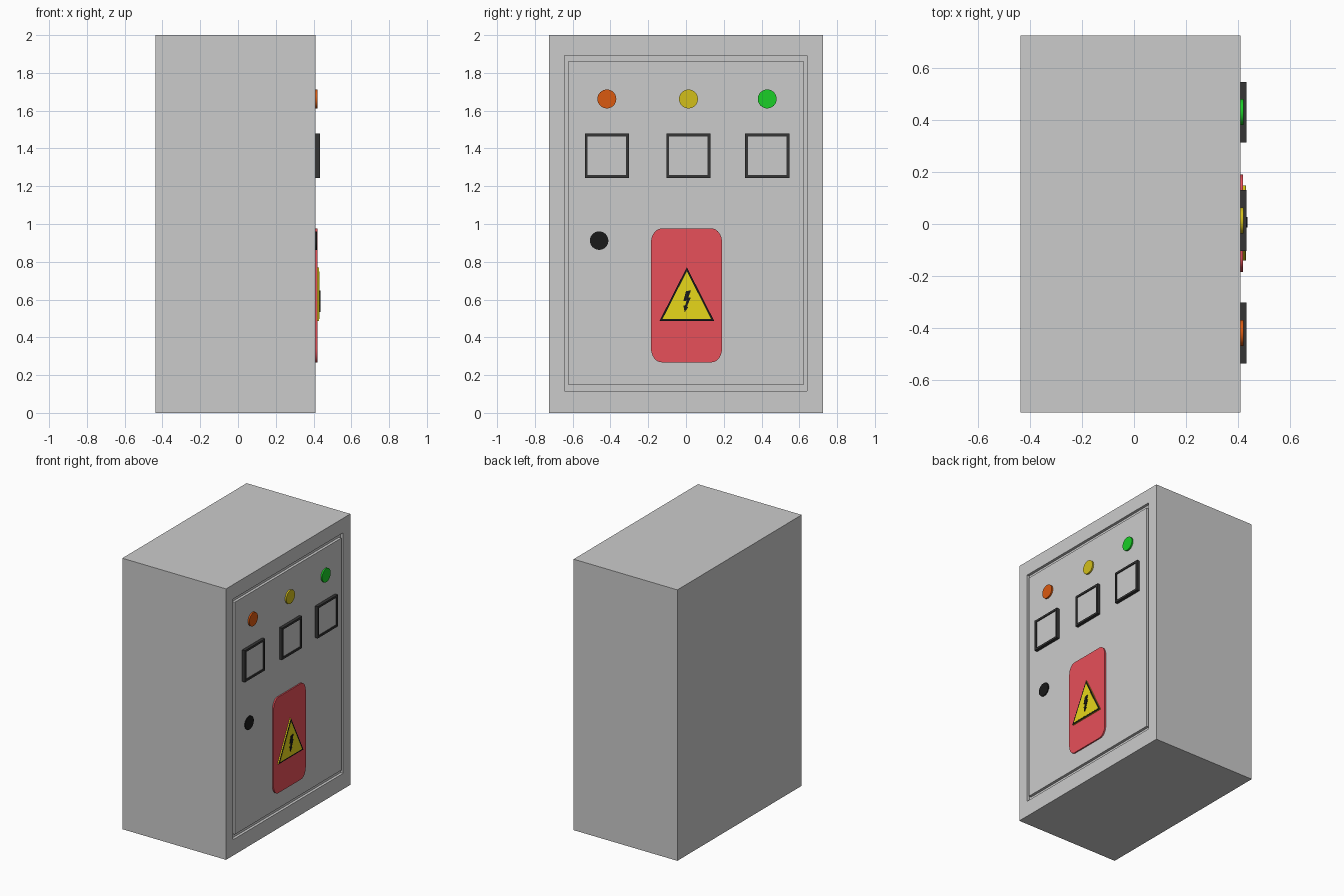
import bpy, bmesh
from math import sin, cos, pi

if "Cube" in bpy.data.objects:
    bpy.data.objects.remove(bpy.data.objects["Cube"])

BLACK, DARK = (0.01, 0.01, 0.01), (0.035, 0.035, 0.035)
RED, YELLOW = (0.8, 0.08, 0.1), (0.8, 0.68, 0.01)
ORANGE, GREEN = (0.7, 0.1, 0.005), (0.01, 0.62, 0.02)
AMBER, GLASS = (0.65, 0.52, 0.01), (0.9, 0.9, 0.9)
FACE = 0.41      # x of the panel face
ROOT = 0.40      # fittings start just inside the panel


def loft(name, rings, color=None, smooth=False):
    """Skin a stack of (x, [(y, z), ...]) rings and cap both ends."""
    bm = bmesh.new()
    loops = [[bm.verts.new((x, y, z)) for y, z in pts] for x, pts in rings]
    for a, b in zip(loops, loops[1:]):
        for i in range(len(a)):
            j = (i + 1) % len(a)
            bm.faces.new((a[i], a[j], b[j], b[i]))
    bm.faces.new(loops[0][::-1])
    bm.faces.new(loops[-1])
    bmesh.ops.recalc_face_normals(bm, faces=bm.faces[:])
    mesh = bpy.data.meshes.new(name)
    bm.to_mesh(mesh)
    bm.free()
    ob = bpy.data.objects.new(name, mesh)
    bpy.context.collection.objects.link(ob)
    if color:
        mat = bpy.data.materials.new(name + "_colour")
        mat.diffuse_color = (*color, 1)
        mat.use_nodes = True
        mat.node_tree.nodes["Principled BSDF"].inputs["Base Color"].default_value = mat.diffuse_color
        mesh.materials.append(mat)
    if smooth:
        bpy.ops.object.select_all(action='DESELECT')
        ob.select_set(True)
        bpy.context.view_layer.objects.active = ob
        bpy.ops.object.shade_smooth_by_angle()
    return ob


def rect(y0, y1, z0, z1):
    return [(y0, z0), (y1, z0), (y1, z1), (y0, z1)]


def square(y, z, half):
    return rect(y - half, y + half, z - half, z + half)


def circle(y, z, r, n=32):
    return [(y + r * cos(2 * pi * i / n), z + r * sin(2 * pi * i / n)) for i in range(n)]


def rounded(y, z, hy, hz, ry, rz, n=8):
    pts = []
    for q, (sy, sz) in enumerate(((1, 1), (-1, 1), (-1, -1), (1, -1))):
        for i in range(n + 1):
            a = (q + i / n) * pi / 2
            pts.append((y + sy * (hy - ry) + ry * cos(a), z + sz * (hz - rz) + rz * sin(a)))
    return pts


# Cabinet with a groove around the door
outer = rect(-0.725, 0.725, 0, 2)
groove_out = rect(-0.643, 0.641, 0.117, 1.893)
groove_in = rect(-0.623, 0.621, 0.148, 1.862)
loft("cabinet", [(-0.437, outer), (FACE, outer), (FACE, groove_out),
                 (FACE - 0.02, groove_out), (FACE - 0.02, groove_in), (FACE, groove_in)])

# Indicator lamps and the meters below them
for side, y, color in (("left", -0.419, ORANGE), ("middle", 0.013, AMBER), ("right", 0.43, GREEN)):
    lamp = circle(y, 1.662, 0.05)
    loft(side + "_lamp", [(ROOT, lamp), (0.421, lamp)], color, True)
    rim, opening = square(y, 1.361, 0.117), square(y, 1.361, 0.102)
    loft(side + "_meter_frame", [(ROOT, rim), (0.433, rim), (0.433, opening), (0.42, opening)], DARK)
    loft(side + "_meter_glass", [(0.419, opening), (0.426, opening)], GLASS)

# Door lock
lock = circle(-0.46, 0.912, 0.049)
loft("door_lock", [(ROOT, lock), (0.417, lock)], BLACK, True)

# Red warning plate
plate = rounded(0.003, 0.622, 0.188, 0.354, 0.055, 0.075)
loft("warning_plate", [(ROOT, plate), (0.42, plate)], RED, True)

# Warning triangle: yellow body, black border, yellow centre
tri = [(-0.14, 0.487), (0.149, 0.487), (0.0045, 0.771)]
inner = [(0.0045 + (y - 0.0045) * 0.89, 0.575 + (z - 0.575) * 0.89) for y, z in tri]
loft("triangle_body", [(0.415, tri), (0.429, tri)], YELLOW)
loft("triangle_border", [(0.429, tri), (0.430, tri)], BLACK)
loft("triangle_centre", [(0.429, inner), (0.431, inner)], YELLOW)

# Lightning bolt
bolt = [(0.0, 0.645), (0.026, 0.648), (0.013, 0.612), (0.026, 0.612), (0.006, 0.565),
        (0.012, 0.559), (-0.007, 0.534), (-0.014, 0.57), (-0.005, 0.568), (0.003, 0.594),
        (-0.014, 0.592)]
loft("lightning_bolt", [(0.430, bolt), (0.436, bolt)], BLACK)
